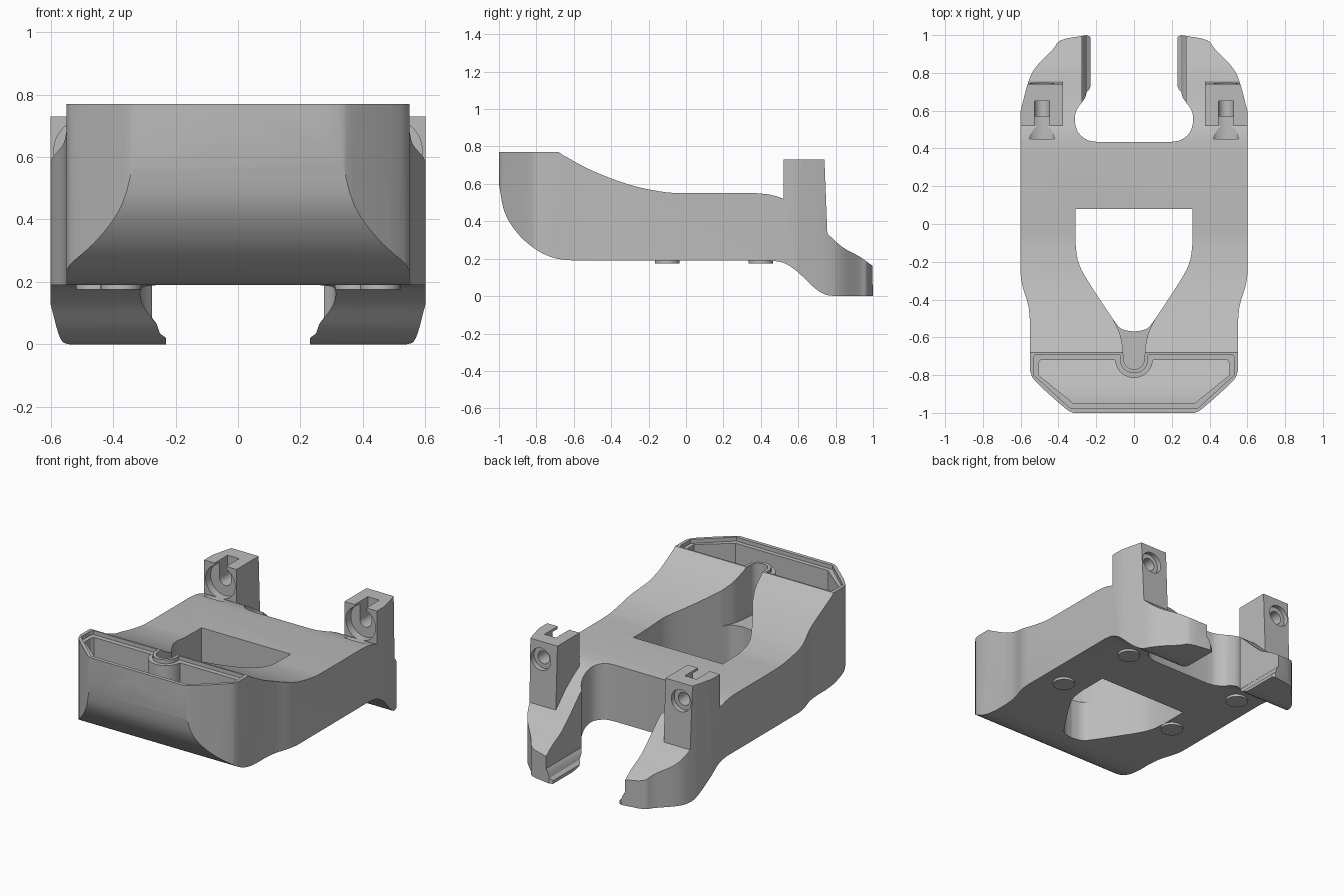
import bpy, bmesh, math
from mathutils import Vector

cube = bpy.data.objects.get("Cube")
if cube:
    bpy.data.objects.remove(cube, do_unlink=True)

gray = bpy.data.materials.new("plain gray")
gray.use_nodes = True
gray.diffuse_color = (0.5, 0.5, 0.5, 1)
gray.node_tree.nodes["Principled BSDF"].inputs["Base Color"].default_value = (0.5, 0.5, 0.5, 1)


def curve(*pts, steps=6):
    """Smooth run of points through the given ones."""
    p = [Vector(q) for q in pts]
    p = [2 * p[0] - p[1]] + p + [2 * p[-1] - p[-2]]
    out = []
    for a, b, c, d in zip(p, p[1:], p[2:], p[3:]):
        for i in range(steps):
            t = i / steps
            out.append(tuple(0.5 * (2 * b + (c - a) * t + (2 * a - 5 * b + 4 * c - d) * t * t
                                    + (3 * b - a - 3 * c + d) * t ** 3)))
    return out + [tuple(pts[-1])]


def arc(cx, cy, r, a0, a1, n=16):
    return [(cx + r * math.cos(math.radians(a0 + (a1 - a0) * i / n)),
             cy + r * math.sin(math.radians(a0 + (a1 - a0) * i / n))) for i in range(n + 1)]


def both_sides(half):
    """Close a half outline by mirroring it across x = 0."""
    return half + [(-x, y) for x, y in reversed(half) if x > 1e-5]


def prism(name, pts, axis, lo, hi):
    place = {"x": lambda p, t: (t, p[0], p[1]),
             "y": lambda p, t: (p[0], t, p[1]),
             "z": lambda p, t: (p[0], p[1], t)}[axis]
    bm = bmesh.new()
    rings = [[bm.verts.new(place(p, t)) for p in pts] for t in (lo, hi)]
    for ring in rings:
        bm.faces.new(ring)
    n = len(pts)
    for i in range(n):
        j = (i + 1) % n
        bm.faces.new((rings[0][i], rings[0][j], rings[1][j], rings[1][i]))
    bmesh.ops.remove_doubles(bm, verts=bm.verts, dist=1e-5)
    bmesh.ops.recalc_face_normals(bm, faces=bm.faces)
    me = bpy.data.meshes.new(name)
    bm.to_mesh(me)
    bm.free()
    me.materials.append(gray)
    ob = bpy.data.objects.new(name, me)
    bpy.context.collection.objects.link(ob)
    return ob


def combine(target, tool, op):
    mod = target.modifiers.new("bool", "BOOLEAN")
    mod.object, mod.operation, mod.solver = tool, op, "EXACT"
    bpy.context.view_layer.objects.active = target
    bpy.ops.object.modifier_apply(modifier=mod.name)
    bpy.data.objects.remove(tool, do_unlink=True)


def rect(a0, a1, b0, b1):
    return [(a0, b0), (a1, b0), (a1, b1), (a0, b1)]


# Main body: side profile
side = (curve((-1, 0.77), (-0.68, 0.77), steps=1)
        + curve((-0.66, 0.755), (-0.5, 0.67), (-0.3, 0.595), (-0.12, 0.557), (0, 0.55))
        + curve((0.38, 0.55), (0.46, 0.54), (0.54, 0.51), (0.65, 0.435), (0.755, 0.335),
                (0.84, 0.26), (0.93, 0.21), (1, 0.16))
        + [(1, 0)]
        + curve((0.8, 0), (0.74, 0.01), (0.68, 0.05), (0.59, 0.135), (0.52, 0.178), (0.45, 0.19))
        + curve((-0.6, 0.19), (-0.7, 0.203), (-0.8, 0.247), (-0.9, 0.335), (-0.97, 0.45), (-1, 0.6)))
body = prism("mount_body", side, "x", -0.7, 0.7)

# Upright posts on the arms
for s in (-1, 1):
    foot = [(0.52, 0.3), (0.757, 0.3), (0.74, 0.73), (0.52, 0.73)]
    combine(body, prism("post", foot, "x", *sorted((s * 0.375, s * 0.7))), "UNION")

# Plan outline with the keyhole gap between the arms
plan = ([(0, -1)]
        + curve((0.32, -1), (0.365, -0.975), (0.52, -0.835), (0.55, -0.78), steps=4)
        + curve((0.55, -0.52), (0.56, -0.43), (0.59, -0.33), (0.6, -0.27))
        + curve((0.6, 0.6), (0.56, 0.75), (0.52, 0.83), (0.43, 0.925), (0.4, 0.965), (0.36, 0.982))
        + [(0.25, 1), (0.23, 0.99), (0.23, 0.73)]
        + curve((0.25, 0.68), (0.275, 0.645), (0.305, 0.6), (0.313, 0.545), (0.295, 0.485),
                (0.25, 0.446), (0.2, 0.435))
        + [(0, 0.435)])
combine(body, prism("plan", both_sides(plan), "z", -0.1, 1), "INTERSECT")

# Central window and the channel leading to the tray
window = ([(0, 0.08), (0.31, 0.08)]
          + curve((0.31, -0.1), (0.295, -0.2), (0.245, -0.3), (0.11, -0.505), (0.065, -0.555), (0, -0.57)))
combine(body, prism("window", both_sides(window), "z", 0, 1), "DIFFERENCE")
channel = ([(0, -0.45), (0.14, -0.45)] + curve((0.11, -0.505), (0.075, -0.58), (0.06, -0.65))
           + arc(0, -0.715, 0.055, 0, -90, 8))
combine(body, prism("channel", both_sides(channel), "z", 0.45, 1), "DIFFERENCE")


# Tray: shallow ledge, then a deep pocket with a sloping floor
def tray(out, back, front, boss, corner):
    return both_sides([(0, -0.715 - boss)] + arc(0, -0.715, boss, -90, 0, 8)
                      + [(boss, back), (out - 0.01, back), (out, back - 0.015), (out, -0.8),
                         (corner, front), (0, front)])


combine(body, prism("ledge", tray(0.53, -0.69, -0.977, 0.075, 0.335), "z", 0.745, 1), "DIFFERENCE")
pocket = prism("pocket", tray(0.505, -0.72, -0.95, 0.1, 0.32), "z", 0.2, 1)
floor = curve((-0.97, 0.56), (-0.9, 0.47), (-0.81, 0.4), (-0.7, 0.35)) + [(-0.7, 1), (-0.97, 1)]
combine(pocket, prism("pocket_floor", floor, "x", -0.7, 0.7), "INTERSECT")
combine(body, pocket, "DIFFERENCE")

for s in (-1, 1):
    # Screw seats and drop-in slots in the posts
    c = s * 0.487
    for name, r, y0, y1 in (("front_seat", 0.103, 0.45, 0.57), ("bore", 0.04, 0.45, 0.9),
                            ("back_seat", 0.068, 0.715, 0.9)):
        combine(body, prism(name, arc(c, 0.62, r, 0, 360, 32)[:-1], "y", y0, y1), "DIFFERENCE")
    combine(body, prism("slot", rect(c - 0.04, c + 0.04, 0.62, 0.9), "y", 0.45, 0.65), "DIFFERENCE")
    # Lip along the inside of each arm
    lip = [(0.1, 0.02), (0.23, 0.02), (0.25, 0.035), (0.26, 0.065), (0.275, 0.085),
           (0.275, 0.6), (0.1, 0.6)]
    combine(body, prism("lip_cut", [(s * x, z) for x, z in lip], "y", 0.64, 1.1), "DIFFERENCE")

# Round pads underneath
for i, (x, y) in enumerate(((0.455, -0.1), (-0.375, -0.1), (0.375, 0.4), (-0.455, 0.4))):
    pad = prism(f"bottom_pad_{i + 1}", arc(x, y, 0.065, 0, 360, 32)[:-1], "z", 0.175, 0.2)

for ob in bpy.context.collection.objects:
    if ob.type == "MESH" and ob.name.startswith(("mount_body", "bottom_pad")):
        bpy.ops.object.select_all(action="DESELECT")
        ob.select_set(True)
        bpy.context.view_layer.objects.active = ob
        bpy.ops.object.shade_smooth_by_angle(angle=math.radians(25))
